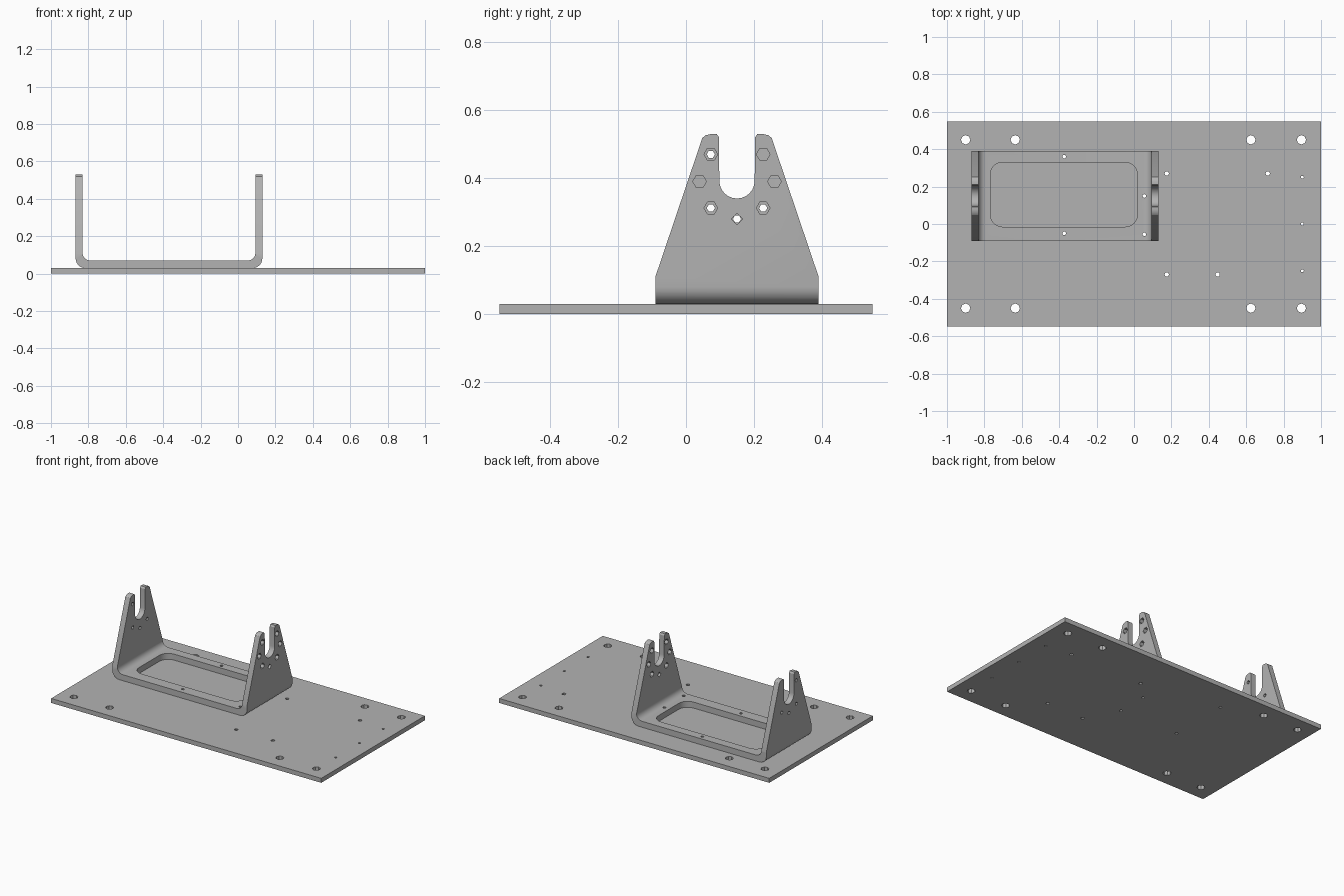
import bpy, bmesh
from math import cos, sin, pi, radians
from mathutils import Vector

if "Cube" in bpy.data.objects:
    bpy.data.objects.remove(bpy.data.objects["Cube"])

metal = bpy.data.materials.new("grey metal")
metal.use_nodes = True
metal.diffuse_color = (0.45, 0.45, 0.45, 1)
metal.node_tree.nodes["Principled BSDF"].inputs["Base Color"].default_value = (0.45, 0.45, 0.45, 1)


def prism(name, outline, axis, lo, hi):
    """Extrude a 2D outline along one axis from lo to hi."""
    def place(u, v, d):
        return {"x": (d, u, v), "y": (u, d, v), "z": (u, v, d)}[axis]
    bm = bmesh.new()
    face = bm.faces.new([bm.verts.new(place(u, v, lo)) for u, v in outline])
    shift = Vector(place(0, 0, hi - lo))
    geom = bmesh.ops.extrude_face_region(bm, geom=[face])["geom"]
    bmesh.ops.translate(bm, vec=shift, verts=[g for g in geom if isinstance(g, bmesh.types.BMVert)])
    bmesh.ops.recalc_face_normals(bm, faces=bm.faces)
    mesh = bpy.data.meshes.new(name)
    bm.to_mesh(mesh)
    bm.free()
    mesh.materials.append(metal)
    obj = bpy.data.objects.new(name, mesh)
    bpy.context.collection.objects.link(obj)
    return obj


def arc(cx, cy, r, start, end, steps=6):
    angles = [radians(start + (end - start) * i / steps) for i in range(steps + 1)]
    return [(cx + r * cos(a), cy + r * sin(a)) for a in angles]


def circle(cx, cy, r, sides=8):
    return [(cx + r * cos(2 * pi * i / sides), cy + r * sin(2 * pi * i / sides)) for i in range(sides)]


def rounded_rect(x0, x1, y0, y1, r):
    return (arc(x1 - r, y1 - r, r, 0, 90) + arc(x0 + r, y1 - r, r, 90, 180)
            + arc(x0 + r, y0 + r, r, 180, 270) + arc(x1 - r, y0 + r, r, 270, 360))


def boolean(target, tool, operation="DIFFERENCE"):
    """Apply a boolean and discard the tool."""
    mod = target.modifiers.new("cut", "BOOLEAN")
    mod.operation, mod.solver, mod.object = operation, "EXACT", tool
    tool.hide_render = True
    bpy.ops.object.select_all(action="DESELECT")
    bpy.context.view_layer.objects.active = target
    target.select_set(True)
    bpy.ops.object.modifier_apply(modifier=mod.name)
    bpy.data.objects.remove(tool)


def drill(target, axis, lo, hi, centres, r, sides=8):
    for u, v in centres:
        boolean(target, prism("drill", circle(u, v, r, sides), axis, lo, hi))


# Base plate with mounting holes
T = 0.03
plate = prism("base_plate", [(-1, -0.548), (1, -0.548), (1, 0.548), (-1, 0.548)], "z", 0, T)
corner_holes = [(x, y) for x in (-0.9, -0.635, 0.625, 0.895) for y in (-0.45, 0.45)]
drill(plate, "z", -1, 1, corner_holes, 0.025)
drill(plate, "z", -1, 1, [(0.175, 0.27), (0.175, -0.27), (0.447, -0.27), (0.715, 0.27)], 0.012)
drill(plate, "z", -1, 1, [(0.9, -0.25), (0.9, 0), (0.9, 0.25)], 0.008)

# Bent U bracket: sheet profile extruded front to back
L, R, W, TOP, FLOOR = -0.868, 0.13, 0.037, 0.53, 0.07
outer, inner = 0.05, 0.04
profile = ([(L, TOP)] + arc(L + outer, T + outer, outer, 180, 270)
           + arc(R - outer, T + outer, outer, 270, 360) + [(R, TOP), (R - W, TOP)]
           + arc(R - W - inner, FLOOR + inner, inner, 0, -90)
           + arc(L + W + inner, FLOOR + inner, inner, 270, 180) + [(L + W, TOP)])
bracket = prism("u_bracket", profile, "y", -0.09, 0.39)

# Tapered leg outline with an open slot, mirrored about its middle
MID = 0.15
half = [(-0.24, 0), (-0.24, 0.11), (-0.102, 0.518), (-0.092, 0.526), (-0.075, 0.5299),
        (-0.06, 0.5299), (-0.053, 0.52)]
slot = arc(0, 0.392, 0.052, 180, 360, 12)
outline = half + slot + [(-y, z) for y, z in reversed(half)]
boolean(bracket, prism("leg_shape", [(MID + y, z) for y, z in outline], "x", -1, 1), "INTERSECT")

# Window and fixing holes in the bracket floor
boolean(bracket, prism("window", rounded_rect(-0.768, 0.018, -0.015, 0.33, 0.065), "z", 0, 0.2))
floor_holes = [(0.055, 0.15), (0.055, -0.055), (-0.373, -0.05), (-0.373, 0.36)]
for part in (plate, bracket):
    drill(part, "z", -1, 0.2, floor_holes, 0.01)

# Bolt holes around the slots
ring = [(MID + s * y, z) for s in (-1, 1) for y, z in ((0.077, 0.47), (0.11, 0.39), (0.077, 0.312))]
drill(bracket, "x", 0, 0.3, ring, 0.02, 6)
drill(bracket, "x", 0, 0.3, [(MID, 0.28)], 0.017, 4)
drill(bracket, "x", -1, -0.7, [(0.073, 0.47), (0.073, 0.312), (0.227, 0.312), (MID, 0.28)], 0.012, 6)

for obj in (plate, bracket):
    bpy.ops.object.select_all(action="DESELECT")
    bpy.context.view_layer.objects.active = obj
    obj.select_set(True)
    bpy.ops.object.shade_smooth_by_angle(angle=radians(30))
